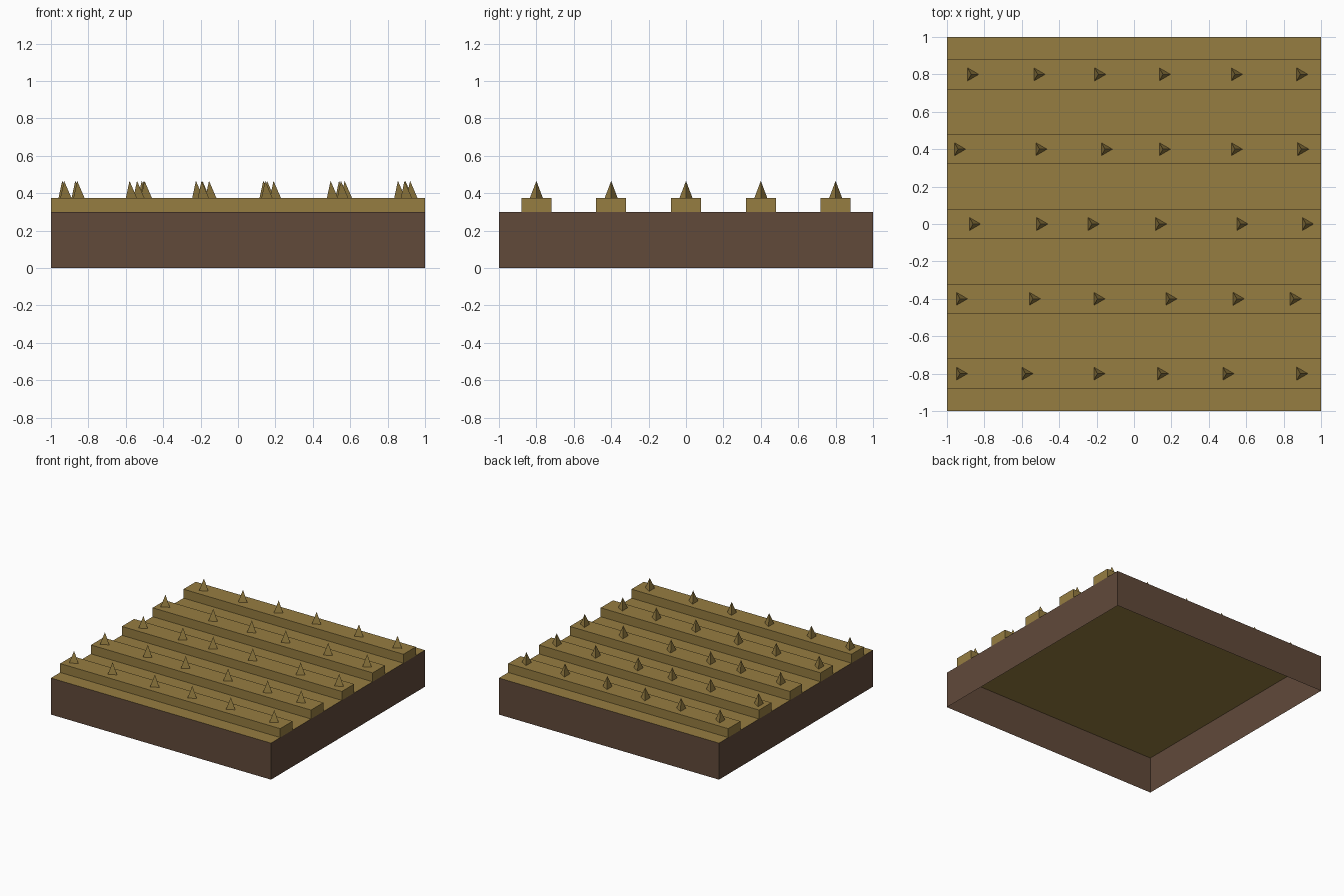
import bpy
import bmesh
from mathutils import Matrix

cube = bpy.data.objects.get("Cube")
if cube:
    bpy.data.objects.remove(cube, do_unlink=True)

GROUND, RIDGE_TOP, TIP = 0.3, 0.373, 0.466


def material(name, rgb):
    mat = bpy.data.materials.new(name)
    mat.use_nodes = True
    mat.diffuse_color = (*rgb, 1)
    mat.node_tree.nodes["Principled BSDF"].inputs["Base Color"].default_value = (*rgb, 1)
    return mat


def finish(name, bm, *mats):
    mesh = bpy.data.meshes.new(name)
    bm.to_mesh(mesh)
    bm.free()
    for mat in mats:
        mesh.materials.append(mat)
    obj = bpy.data.objects.new(name, mesh)
    bpy.context.collection.objects.link(obj)
    return obj


def open_box(size_x, size_y, bottom, top, y=0):
    """Box without its underside."""
    bm = bmesh.new()
    place = Matrix.Translation((0, y, (bottom + top) / 2))
    place = place @ Matrix.Diagonal((size_x, size_y, top - bottom, 1))
    bmesh.ops.create_cube(bm, size=1, matrix=place)
    bm.normal_update()
    under = [f for f in bm.faces if f.normal.z < -0.5]
    bmesh.ops.delete(bm, geom=under, context="FACES")
    return bm


soil = material("brown soil", (0.120, 0.068, 0.042))
straw = material("dry straw", (0.305, 0.205, 0.053))

# Hollow block of soil with a straw-coloured top
bm = open_box(2, 2, 0, GROUND)
for face in bm.faces:
    face.material_index = 1 if face.normal.z > 0.5 else 0
finish("soil_block", bm, soil, straw)

# Ridges, each with a row of three-sided sprouts
rows = {
    -0.8: (-0.93, -0.58, -0.195, 0.145, 0.495, 0.89),
    -0.4: (-0.93, -0.54, -0.195, 0.19, 0.55, 0.855),
    0.0: (-0.86, -0.5, -0.225, 0.135, 0.57, 0.92),
    0.4: (-0.94, -0.505, -0.155, 0.155, 0.54, 0.895),
    0.8: (-0.87, -0.515, -0.19, 0.155, 0.54, 0.89),
}
for number, (y, sprouts) in enumerate(rows.items(), 1):
    finish(f"ridge_{number}", open_box(2, 0.16, GROUND, RIDGE_TOP, y), straw)

    bm = bmesh.new()
    for x in sprouts:
        tip = bm.verts.new((x, y, TIP))
        base = [bm.verts.new((x + dx, y + dy, RIDGE_TOP))
                for dx, dy in ((0.04, 0), (-0.02, 0.035), (-0.02, -0.035))]
        for i in range(3):
            bm.faces.new((base[i], base[(i + 1) % 3], tip))
    finish(f"sprouts_{number}", bm, straw)
